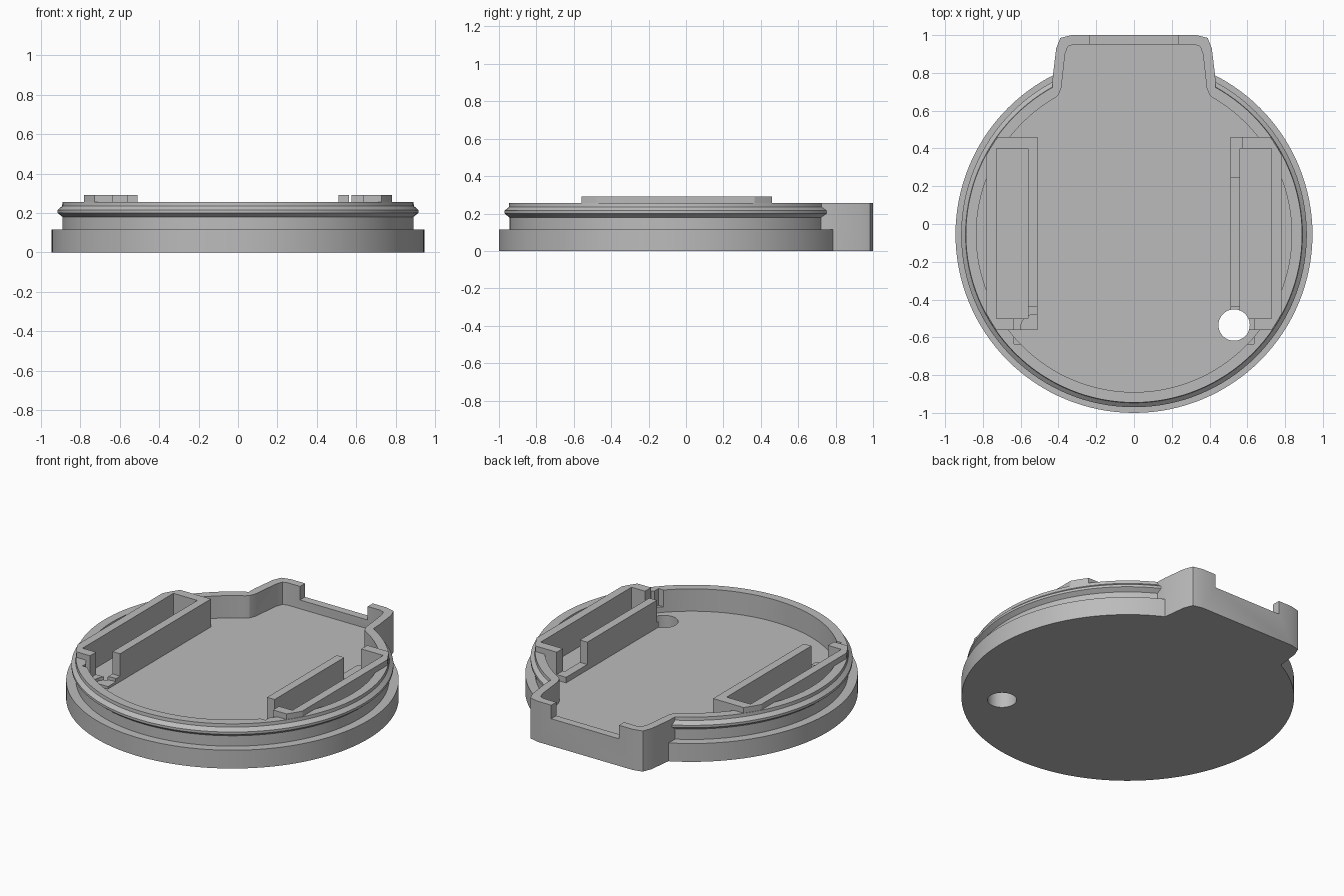
import bpy, bmesh, math
from mathutils import Vector

if "Cube" in bpy.data.objects:
    bpy.data.objects.remove(bpy.data.objects["Cube"], do_unlink=True)

CY = -0.055                                # centre of the round body
FLOOR, RIM, RAIL_TOP, SILL, HIGH = 0.115, 0.255, 0.29, 0.15, 0.5

grey = bpy.data.materials.new("plain_grey")
grey.use_nodes = True
grey.diffuse_color = (0.5, 0.5, 0.5, 1)
grey.node_tree.nodes["Principled BSDF"].inputs["Base Color"].default_value = (0.5, 0.5, 0.5, 1)


def finish(name, bm):
    bmesh.ops.recalc_face_normals(bm, faces=bm.faces)
    mesh = bpy.data.meshes.new(name)
    bm.to_mesh(mesh)
    bm.free()
    mesh.materials.append(grey)
    obj = bpy.data.objects.new(name, mesh)
    bpy.context.collection.objects.link(obj)
    return obj


def prism(name, outline, z0, z1):
    bm = bmesh.new()
    face = bm.faces.new([bm.verts.new((x, y, z0)) for x, y in outline])
    top = bmesh.ops.extrude_face_region(bm, geom=[face])["geom"]
    verts = [v for v in top if isinstance(v, bmesh.types.BMVert)]
    bmesh.ops.translate(bm, verts=verts, vec=(0, 0, z1 - z0))
    return finish(name, bm)


def box(name, x0, x1, y0, y1, z0, z1):
    return prism(name, [(x0, y0), (x1, y0), (x1, y1), (x0, y1)], z0, z1)


def cylinder(name, x, y, r, z0, z1, n=128):
    ring = [(x + r * math.cos(math.tau * i / n), y + r * math.sin(math.tau * i / n)) for i in range(n)]
    return prism(name, ring, z0, z1)


def lathe(name, profile, n=128):
    bm = bmesh.new()
    verts = [bm.verts.new((r, CY, z)) for r, z in profile]
    edges = [bm.edges.new(pair) for pair in zip(verts, verts[1:])]
    bmesh.ops.spin(bm, geom=verts + edges, cent=(0, CY, 0), axis=(0, 0, 1),
                   angle=math.tau, steps=n)
    bmesh.ops.remove_doubles(bm, verts=bm.verts, dist=0.0001)
    return finish(name, bm)


def combine(target, tool, operation):
    """Apply a boolean and discard the tool."""
    mod = target.modifiers.new("cut", "BOOLEAN")
    mod.object, mod.operation, mod.solver = tool, operation, "EXACT"
    bpy.context.view_layer.update()
    graph = bpy.context.evaluated_depsgraph_get()
    mesh = bpy.data.meshes.new_from_object(target.evaluated_get(graph))
    target.modifiers.clear()
    target.data = mesh
    bpy.data.objects.remove(tool, do_unlink=True)


def mirrored(half):
    return half + [(-x, y) for x, y in reversed(half)]


# Round lid with a stepped flange and a snap bead
body = lathe("lid_body", [(0, 0), (0.945, 0), (0.945, FLOOR), (0.89, FLOOR), (0.89, 0.18),
                          (0.915, 0.2), (0.915, 0.215), (0.892, 0.235), (0.89, RIM), (0, RIM)])

# Connector tab at the back, then the hollow interior
tab = mirrored([(0.435, 0.6), (0.43, 0.78), (0.412, 0.93), (0.39, 0.985), (0.33, 1.0)])
combine(body, prism("tab", tab, 0, RIM), "UNION")
combine(body, cylinder("cavity", 0, CY, 0.835, FLOOR, HIGH), "DIFFERENCE")
hollow = mirrored([(0.44, 0.6), (0.425, 0.662), (0.4, 0.683), (0.385, 0.72),
                   (0.365, 0.9), (0.35, 0.94), (0.32, 0.95)])
combine(body, prism("tab_hollow", hollow, FLOOR, HIGH), "DIFFERENCE")
combine(body, box("tab_notch", -0.235, 0.235, 0.93, 1.1, 0.17, HIGH), "DIFFERENCE")

# Side rails: rectangular frames trimmed to the round wall
rails = []
for side, name in ((-1, "right_rail"), (1, "left_rail")):
    def side_box(label, x0, x1, y0, y1, z0, z1):
        a, b = sorted((side * x0, side * x1))
        return box(label, a, b, y0, y1, z0, z1)

    rail = side_box(name, 0.51, 0.78, -0.56, 0.46, FLOOR, RAIL_TOP)
    combine(rail, cylinder("trim", 0, CY, 0.887, 0, HIGH), "INTERSECT")
    combine(rail, side_box("pocket", 0.562, 0.728, -0.5, 0.4, 0, HIGH), "DIFFERENCE")
    combine(body, side_box("pocket", 0.562, 0.728, -0.5, 0.4, FLOOR, HIGH), "DIFFERENCE")
    for part in (rail, body):              # wire slot at the front end
        combine(part, side_box("slot", 0.49, 0.635, -0.635, -0.44, SILL, HIGH), "DIFFERENCE")
    rails.append(rail)

# Opening in the inner wall of one rail, and a relief in the other
combine(rails[1], box("opening", 0.49, 0.575, 0.25, 0.48, SILL, HIGH), "DIFFERENCE")
combine(rails[0], cylinder("relief", -0.53, -0.55, 0.07, 0.13, HIGH, 32), "DIFFERENCE")

# Round through hole
for part in (body, rails[1]):
    combine(part, cylinder("hole", 0.53, -0.535, 0.083, -0.1, HIGH, 48), "DIFFERENCE")

# Smooth curved walls, keep edges crisp
for part in [body] + rails:
    bpy.ops.object.select_all(action="DESELECT")
    part.select_set(True)
    bpy.context.view_layer.objects.active = part
    bpy.ops.object.shade_smooth_by_angle(angle=math.radians(20))
